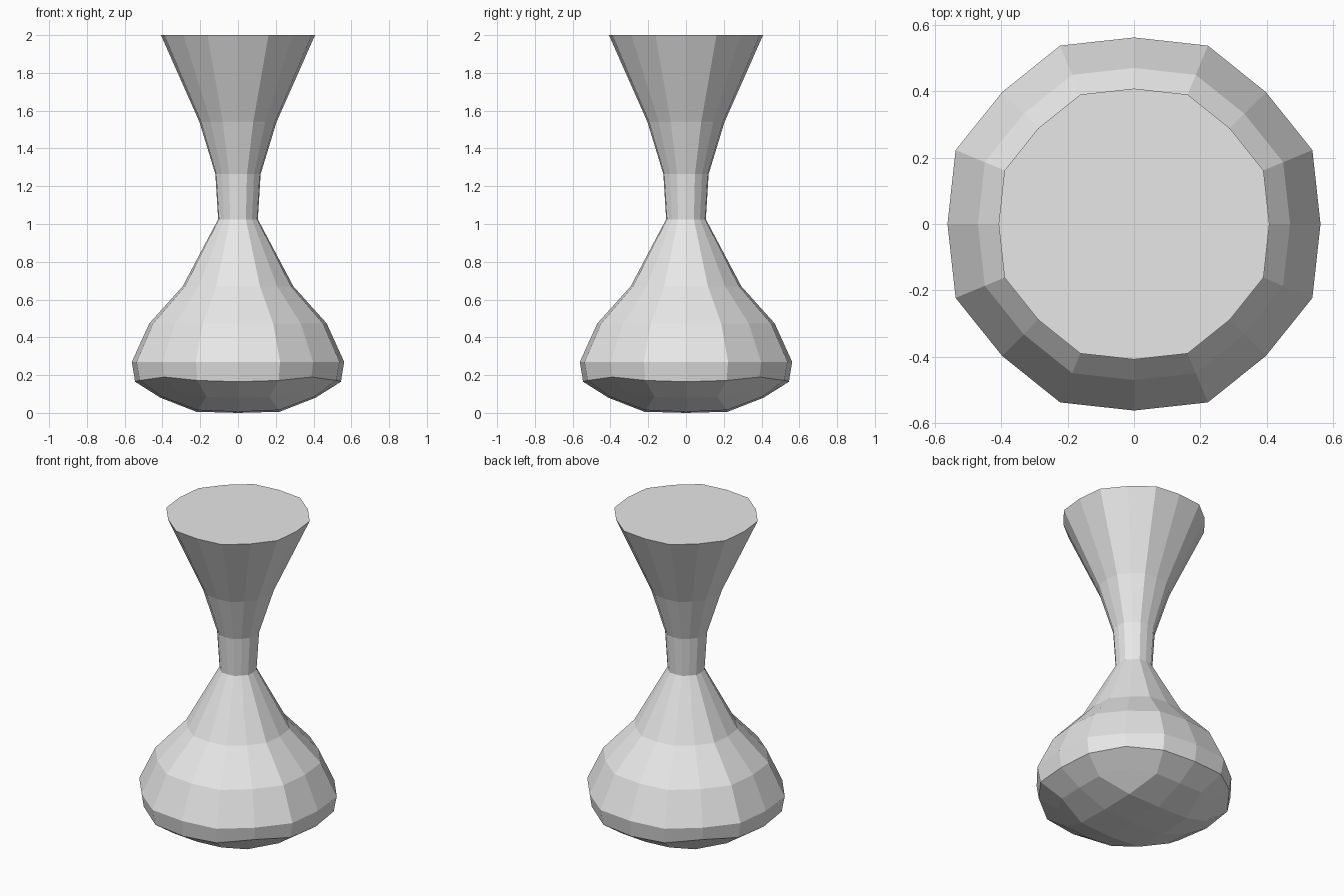
import bpy, bmesh
from math import cos, sin, pi

if "Cube" in bpy.data.objects:
    bpy.data.objects.remove(bpy.data.objects["Cube"], do_unlink=True)

SIDES = 16

grey = bpy.data.materials.new("light_grey")
grey.use_nodes = True
colour = (0.8, 0.8, 0.8, 1)
grey.diffuse_color = colour
grey.node_tree.nodes["Principled BSDF"].inputs["Base Color"].default_value = colour

bm = bmesh.new()


def ring(axis, between, diagonal):
    """Sixteen points; each argument is (radius, height) for that direction."""
    kinds = (axis, between, diagonal, between)
    points = []
    for i in range(SIDES):
        r, z = kinds[i % 4]
        a = 2 * pi * i / SIDES
        points.append(bm.verts.new((r * cos(a), r * sin(a), z)))
    return points


def bridge(low, high):
    for i in range(SIDES):
        j = (i + 1) % SIDES
        bm.faces.new((low[i], low[j], high[j], high[i]))


# Rounded underside and its raised-corner rim
under = ring((0.41, 0.08), (0.435, 0.085), (0.44, 0.11))
rim = ring((0.545, 0.165), (0.563, 0.172), (0.55, 0.19))
rings = [under, rim]

# Bulb, neck and flared cup: radius and height of each level
profile = [(0.562, 0.27), (0.47, 0.473), (0.293, 0.67), (0.105, 1.025),
           (0.12, 1.265), (0.204, 1.54), (0.408, 2.0)]
for r, z in profile:
    rings.append(ring((r, z), (r * 1.035, z), (r, z)))
for low, high in zip(rings, rings[1:]):
    bridge(low, high)

# Flat top
bm.faces.new(rings[-1])

# Bottom patch: four-by-four grid of quads inside the lowest ring
centre = bm.verts.new((0, 0, 0))
inner = []
for i in range(8):
    r, z = ((0.22, 0.006), (0.304, 0.015))[i % 2]
    inner.append(bm.verts.new((r * cos(i * pi / 4), r * sin(i * pi / 4), z)))
for q in range(4):
    a, c, b = inner[2 * q], inner[2 * q + 1], inner[(2 * q + 2) % 8]
    o = [under[(4 * q + k) % SIDES] for k in range(5)]
    bm.faces.new((centre, a, c, b))
    bm.faces.new((a, o[0], o[1], c))
    bm.faces.new((c, o[1], o[2], o[3]))
    bm.faces.new((c, o[3], o[4], b))

bmesh.ops.recalc_face_normals(bm, faces=bm.faces)
mesh = bpy.data.meshes.new("flared_body")
bm.to_mesh(mesh)
bm.free()
mesh.materials.append(grey)
body = bpy.data.objects.new("flared_body", mesh)
bpy.context.collection.objects.link(body)
